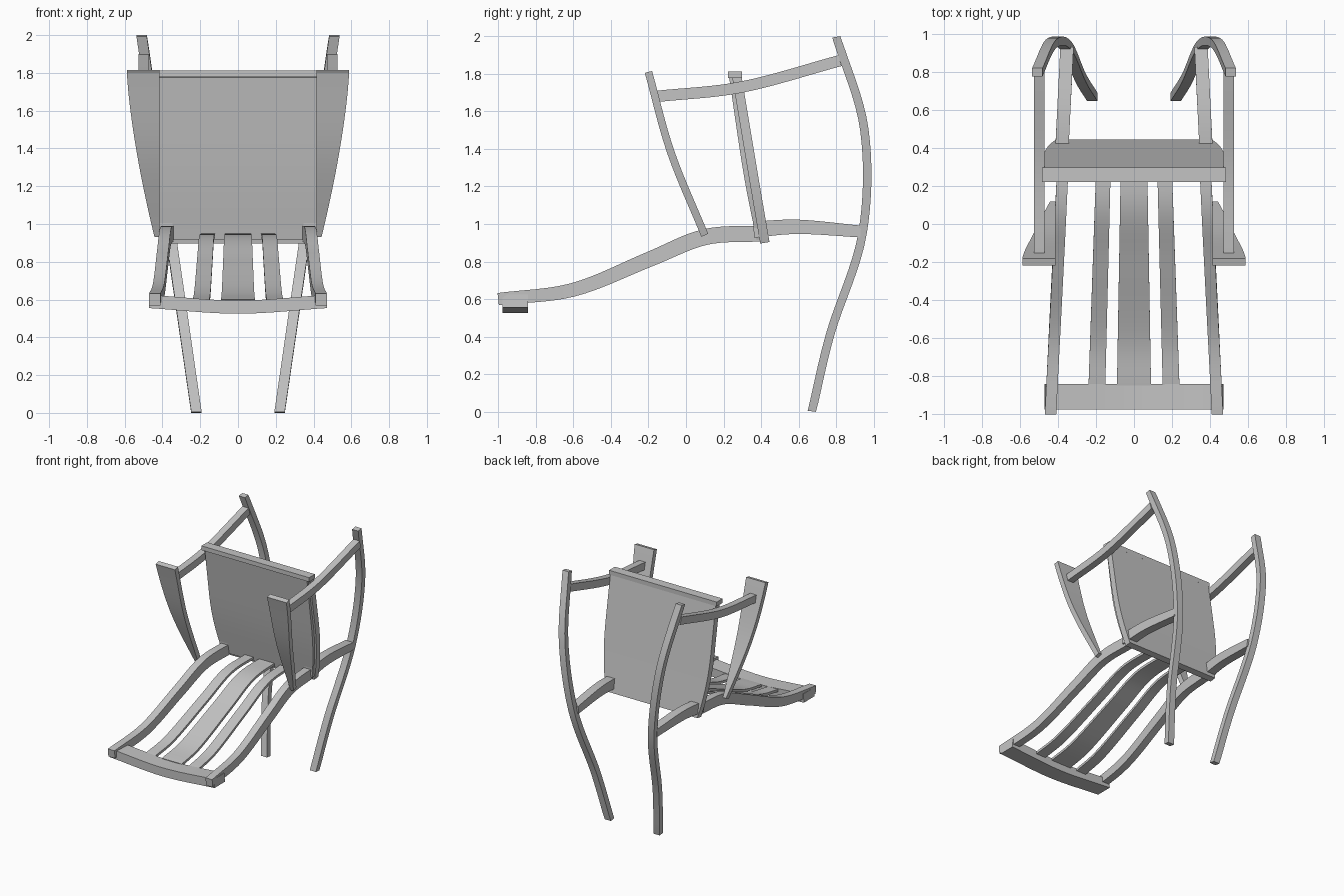
import bpy
import bmesh
from mathutils import Vector

if "Cube" in bpy.data.objects:
    bpy.data.objects.remove(bpy.data.objects["Cube"])

colour = (0.55, 0.55, 0.55, 1)
grey = bpy.data.materials.new("plain_grey")
grey.use_nodes = True
grey.diffuse_color = colour
grey.node_tree.nodes["Principled BSDF"].inputs["Base Color"].default_value = colour


def smooth_path(points, steps=8):
    """Catmull-Rom curve through a few points."""
    pts = [Vector(p) for p in points]
    pts = [pts[0] * 2 - pts[1]] + pts + [pts[-1] * 2 - pts[-2]]
    path = []
    for before, start, end, after in zip(pts, pts[1:], pts[2:], pts[3:]):
        leave, arrive = (end - before) / 2, (after - start) / 2
        for i in range(steps):
            t = i / steps
            bend = leave * (1 - t) - arrive * t
            ease = t * t * (3 - 2 * t)
            path.append(start.lerp(end, ease) + bend * t * (1 - t))
    return path + [pts[-2]]


def evaluate(rule, along, height):
    return rule(along, height) if callable(rule) else rule


def bar(name, points, centre, width, thickness, mirror=False, crosswise=False):
    """Sweep a rectangle along a curve drawn in a vertical plane.

    The curve runs front to back, or left to right when crosswise.
    Centre and width lie square to that plane; each is a number or a rule.
    """
    path = smooth_path(points)
    bm = bmesh.new()
    rings = []
    for i, point in enumerate(path):
        along, height = point
        tangent = (path[min(i + 1, len(path) - 1)] - path[max(i - 1, 0)]).normalized()
        normal = Vector((-tangent.y, tangent.x))
        middle = evaluate(centre, along, height)
        half_width = evaluate(width, along, height) / 2
        half_thick = evaluate(thickness, along, height) / 2
        ring = []
        for across, up in ((-1, -1), (1, -1), (1, 1), (-1, 1)):
            u, z = point + normal * up * half_thick
            z = min(max(z, 0), 2)
            side = middle + across * half_width
            ring.append(bm.verts.new((u, side, z) if crosswise else (side, u, z)))
        rings.append(ring)
    for ring, following in zip(rings, rings[1:]):
        for k in range(4):
            n = (k + 1) % 4
            bm.faces.new((ring[k], ring[n], following[n], following[k]))
    bm.faces.new(rings[0])
    bm.faces.new(rings[-1])
    bmesh.ops.recalc_face_normals(bm, faces=bm.faces)
    mesh = bpy.data.meshes.new(name)
    bm.to_mesh(mesh)
    bm.free()
    mesh.materials.append(grey)
    part = bpy.data.objects.new(name, mesh)
    bpy.context.collection.objects.link(part)
    if mirror:
        part.modifiers.new("Mirror", "MIRROR").use_mirror_merge = False
    bpy.ops.object.select_all(action="DESELECT")
    part.select_set(True)
    bpy.context.view_layer.objects.active = part
    bpy.ops.object.shade_smooth_by_angle()


# Long curved legs, splaying outwards with height
bar("curved_legs", [(0.67, 0), (0.77, 0.42), (0.94, 0.95), (0.95, 1.5), (0.8, 2)],
    centre=lambda y, z: 0.22 + 0.145 * z, width=0.055, thickness=0.045, mirror=True)

# Side rails: wavy front section and raised rear section
rail_line = [(-1, 0.6), (-0.6, 0.65), (-0.2, 0.81), (0.1, 0.93), (0.4, 0.95)]
bar("side_rails", rail_line,
    centre=lambda y, z: 0.39 - 0.05 * y, width=0.06,
    thickness=lambda y, z: 0.085 + 0.02 * min(y, 0), mirror=True)
bar("rear_rails", [(0.36, 0.97), (0.6, 0.985), (0.93, 0.96)],
    centre=lambda y, z: 0.4 - 0.05 * y, width=0.07,
    thickness=lambda y, z: 0.1 - 0.04 * y, mirror=True)

# Sagging cross rail at the end of the slats
bar("end_cross_rail", [(-0.47, 0.59), (0, 0.56), (0.47, 0.59)],
    centre=-0.91, width=0.135, thickness=0.07, crosswise=True)

# Slats follow the side rails
slat_line = [(-0.85, 0.6)] + rail_line[1:]
slat_line = [(y, z - 0.01) for y, z in slat_line]
bar("centre_slat", slat_line, centre=0,
    width=lambda y, z: 0.15 - 0.035 * y, thickness=0.02)
bar("side_slats", slat_line, centre=lambda y, z: 0.17 - 0.03 * y,
    width=lambda y, z: 0.08 - 0.01 * y, thickness=0.02, mirror=True)


# Flared arm posts: inner edge straight, outer edge widening upwards
post_inner = 0.415


def post_outer(y, z):
    return 0.59 - 0.17 * (1.85 - z) ** 1.5


bar("arm_posts", [(0.1, 0.94), (-0.08, 1.38), (-0.2, 1.81)],
    centre=lambda y, z: (post_outer(y, z) + post_inner) / 2,
    width=lambda y, z: post_outer(y, z) - post_inner, thickness=0.04, mirror=True)

# Arms joining the posts to the legs
bar("arms", [(-0.15, 1.68), (0.3, 1.73), (0.82, 1.87)],
    centre=0.5, width=0.055, thickness=0.06, mirror=True)


# Panel with a flat outer face, bowed cushion and top bar
def panel_width(y, z):
    return 0.95 - 0.5 * max(0, 1.4 - z) ** 2


bar("panel", [(0.42, 0.9), (0.36, 1.25), (0.27, 1.79)],
    centre=0, width=panel_width, thickness=0.05)
bar("cushion", [(0.4, 0.92), (0.33, 1.28), (0.255, 1.78)],
    centre=0, width=lambda y, z: panel_width(y, z) - 0.03, thickness=0.05)
bar("panel_top_bar", [(-0.485, 1.795), (0.485, 1.795)],
    centre=0.26, width=0.075, thickness=0.035, crosswise=True)
